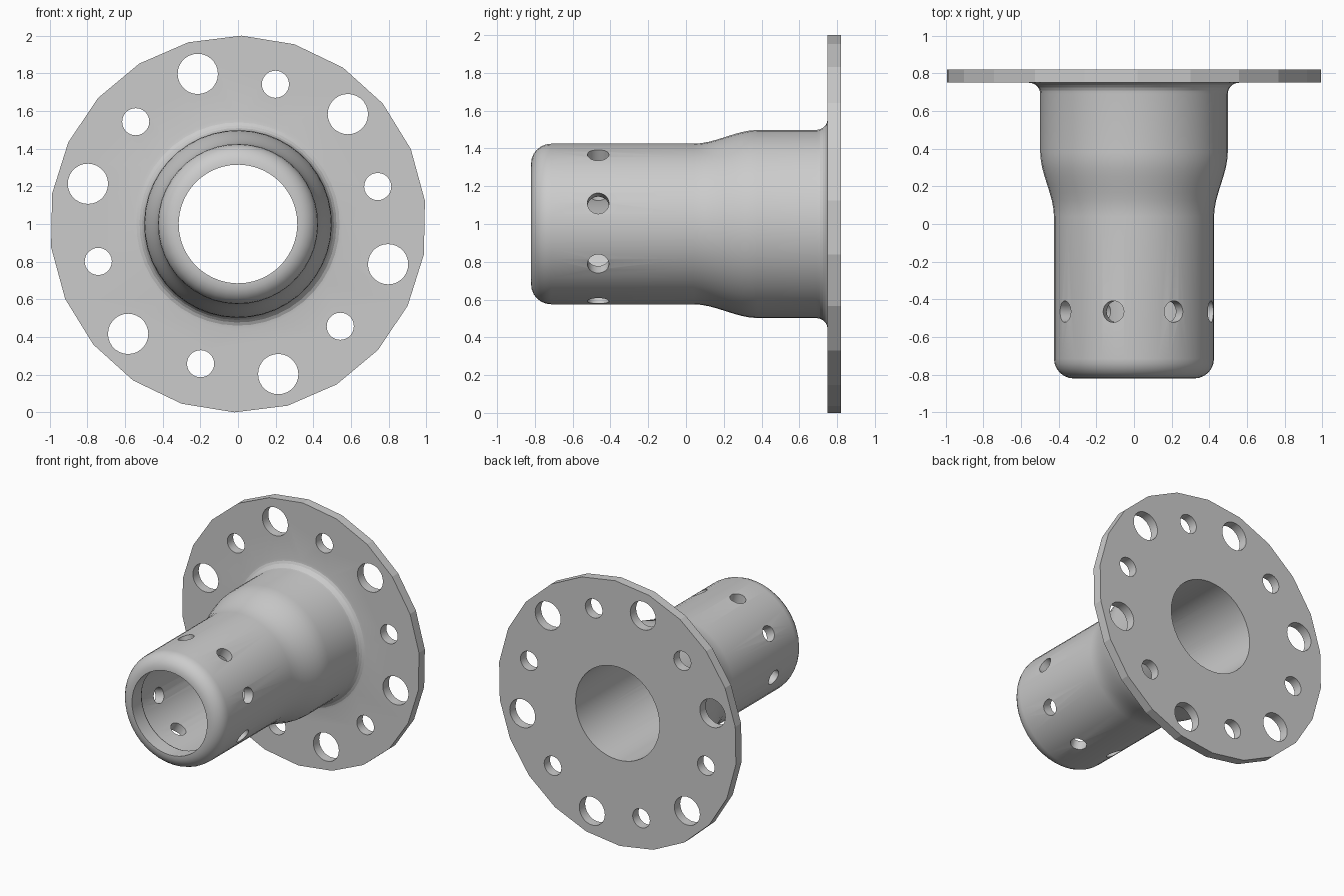
import bpy, bmesh
from math import sin, cos, pi, radians
from mathutils import Matrix, Vector

if "Cube" in bpy.data.objects:
    bpy.data.objects.remove(bpy.data.objects["Cube"])

CENTRE = Vector((0, 0, 1))   # the hub axis runs along y through this point


def to_object(bm, name):
    bmesh.ops.recalc_face_normals(bm, faces=bm.faces)
    mesh = bpy.data.meshes.new(name)
    bm.to_mesh(mesh)
    bm.free()
    obj = bpy.data.objects.new(name, mesh)
    bpy.context.collection.objects.link(obj)
    return obj


def lathe(name, profile, sides, start=0.0):
    """Solid of revolution about the hub axis from (y, radius) points."""
    bm = bmesh.new()
    rings = []
    for y, r in profile:
        rings.append([bm.verts.new(CENTRE + Vector((r * cos(start + 2 * pi * i / sides), y,
                                                    r * sin(start + 2 * pi * i / sides))))
                      for i in range(sides)])
    for a, b in zip(rings, rings[1:]):
        for i in range(sides):
            j = (i + 1) % sides
            bm.faces.new((a[i], a[j], b[j], b[i]))
    bm.faces.new(rings[0])
    bm.faces.new(rings[-1])
    return to_object(bm, name)


def add_pin(bm, centre, axis, radius, length):
    """Cylinder used to drill a hole."""
    turn = axis.to_track_quat('Z', 'Y').to_matrix().to_4x4()
    bmesh.ops.create_cone(bm, cap_ends=True, segments=28, radius1=radius, radius2=radius,
                          depth=length, matrix=Matrix.Translation(centre) @ turn)


def radial(deg):
    return Vector((cos(radians(deg)), 0, sin(radians(deg))))


def arc(cy, cr, radius, a0, a1, steps):
    """Quarter fillet points in (y, radius) space."""
    return [(cy + radius * cos(radians(a0 + (a1 - a0) * i / steps)),
             cr + radius * sin(radians(a0 + (a1 - a0) * i / steps))) for i in range(steps + 1)]


def boolean(target, tool, operation):
    mod = target.modifiers.new(tool.name, 'BOOLEAN')
    mod.operation = operation
    mod.solver = 'EXACT'
    mod.object = tool
    tool.hide_render = True
    bpy.context.view_layer.objects.active = target
    bpy.ops.object.modifier_apply(modifier=mod.name)
    bpy.data.objects.remove(tool)


# Sleeve: rounded nose, straight tube, S-shaped shoulder, fillet into the flange
nose = arc(-0.715, 0.32, 0.105, 180, 90, 6)
shoulder = []
for i in range(9):
    t = i / 8
    shoulder.append((0.04 + 0.34 * t, 0.425 + 0.073 * t * t * (3 - 2 * t)))
root = arc(0.69, 0.558, 0.06, -90, 0, 5)
hub = lathe("flanged_hub", nose + shoulder + root + [(0.785, 0.558)], 44, radians(88.9))

# Flange disc with 22 sides
flange = lathe("flange", [(0.75, 1.0), (0.82, 1.0)], 22, radians(88.9))
boolean(hub, flange, 'UNION')

# Bore with a narrower lip at the nose
bore = lathe("bore_cutter", [(-0.9, 0.315), (-0.71, 0.315), (-0.69, 0.325),
                             (-0.67, 0.352), (0.9, 0.352)], 44, radians(88.9))
boolean(hub, bore, 'DIFFERENCE')

# Bolt holes in the flange (alternating sizes) and cross holes in the sleeve
drill = bmesh.new()
for k in range(6):
    for deg, dist, size in ((45, 0.825, 0.107), (75, 0.768, 0.072)):
        add_pin(drill, CENTRE + radial(deg + 60 * k) * dist + Vector((0, 0.785, 0)),
                Vector((0, 1, 0)), size, 0.3)
for k in range(8):
    axis = radial(15 + 45 * k)
    add_pin(drill, CENTRE + axis * 0.4 + Vector((0, -0.465, 0)), axis, 0.057, 0.3)
boolean(hub, to_object(drill, "hole_cutter"), 'DIFFERENCE')

# Smooth sleeve, crisp flange facets and edges
bpy.ops.object.select_all(action='DESELECT')
hub.select_set(True)
bpy.context.view_layer.objects.active = hub
bpy.ops.object.shade_smooth_by_angle(angle=radians(16))
